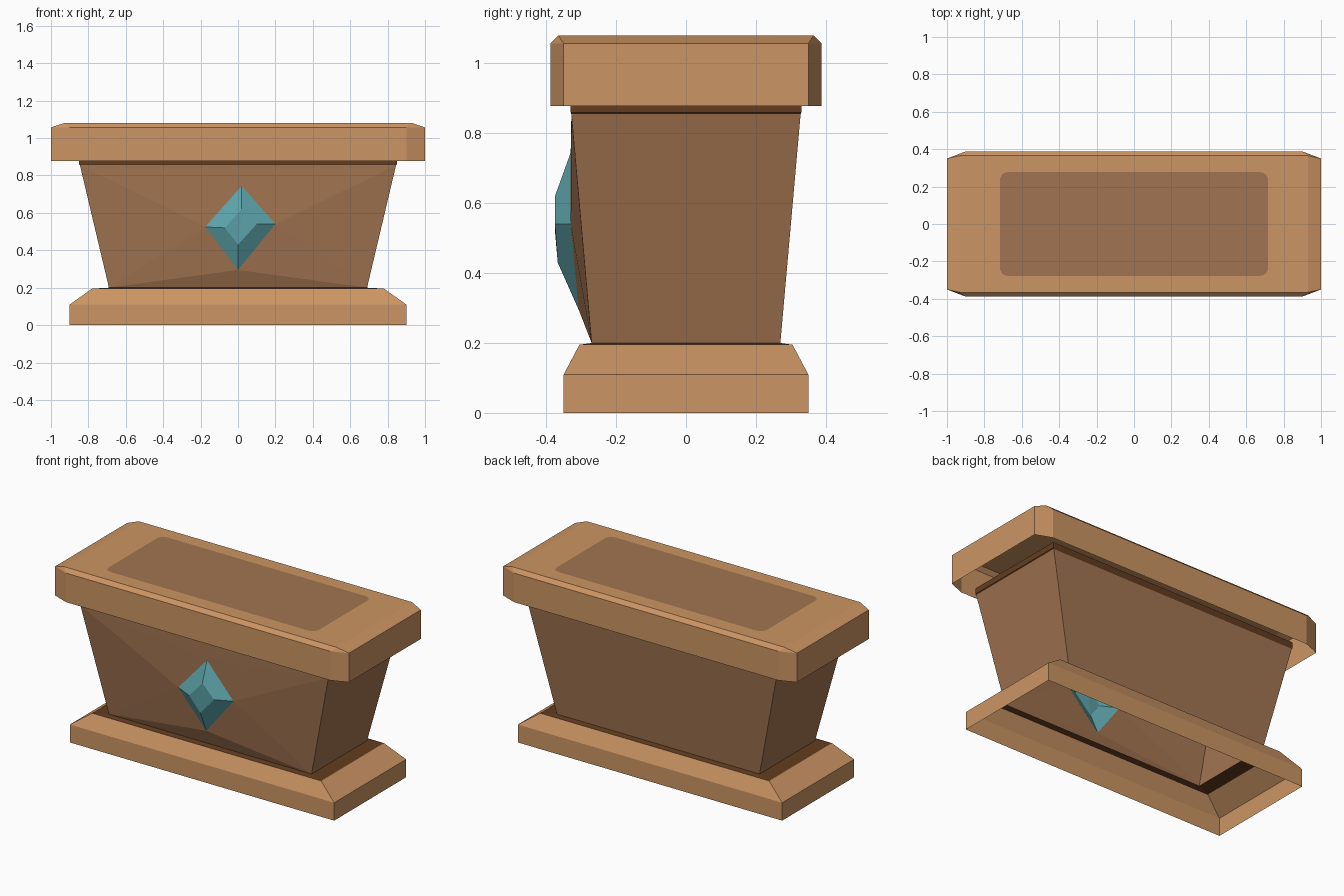
import bpy, math

if "Cube" in bpy.data.objects:
    bpy.data.objects.remove(bpy.data.objects["Cube"])


def material(name, rgb):
    m = bpy.data.materials.new(name)
    m.diffuse_color = (*rgb, 1)
    m.use_nodes = True
    m.node_tree.nodes["Principled BSDF"].inputs["Base Color"].default_value = m.diffuse_color
    return m


LIGHT = material("light_wood", (0.60, 0.30, 0.125))
MID = material("brown_wood", (0.36, 0.175, 0.082))
DARK = material("dark_wood", (0.125, 0.046, 0.014))
TEAL = material("teal_gem", (0.11, 0.37, 0.41))


def build(name, verts, faces, mat):
    me = bpy.data.meshes.new(name)
    me.from_pydata(verts, [], faces)
    me.materials.append(mat)
    ob = bpy.data.objects.new(name, me)
    bpy.context.collection.objects.link(ob)
    return ob


def rect(x, y, z):
    return [(-x, -y, z), (x, -y, z), (x, y, z), (-x, y, z)]


def loft(name, rings, mat, skip=()):
    """Open shell through equal-sized counter-clockwise rings, bottom to top."""
    n = len(rings[0])
    verts = [v for r in rings for v in r]
    faces = []
    for k in range(len(rings) - 1):
        for i in range(n):
            if i not in skip:
                j = (i + 1) % n
                faces.append((k*n + i, k*n + j, k*n + n + j, k*n + n + i))
    return build(name, verts, faces, mat)


# Hollow base with sloped shoulder, and dark ledge joining it to the body
loft("base", [rect(0.90, 0.35, 0), rect(0.90, 0.35, 0.11), rect(0.78, 0.305, 0.195)], LIGHT)
loft("base_ledge", [rect(0.78, 0.305, 0.195), rect(0.69, 0.27, 0.20)], DARK)

# Tapered body: plain back and ends, front wall drawn out to the gem rim
low, high = rect(0.69, 0.27, 0.20), rect(0.845, 0.328, 0.855)
loft("body", [low, high], MID, skip=(0,))
rim = [(0.0, -0.307, 0.295), (0.20, -0.33, 0.54), (0.02, -0.33, 0.745), (-0.175, -0.33, 0.525)]
BL, BR, TR, TL, B, R, T, L = range(8)
build("body_front", [low[0], low[1], high[1], high[0]] + rim,
      [(BL, BR, B), (BR, R, B), (BR, TR, R), (TR, T, R),
       (TR, TL, T), (TL, L, T), (TL, BL, L), (BL, B, L)], MID)
loft("body_top_rim", [high, rect(0.85, 0.33, 0.86), rect(0.85, 0.33, 0.895)], DARK)

# Faceted gem
table = [(0.0, -0.367, 0.43), (0.10, -0.375, 0.54), (0.02, -0.375, 0.62), (-0.07, -0.375, 0.52)]
build("gem", rim + table,
      [(i, (i + 1) % 4, 4 + (i + 1) % 4, 4 + i) for i in range(4)] + [(4, 5, 6), (4, 6, 7)], TEAL)


# Hollow lid: clipped-corner walls and a bevelled rectangular top
def clipped(z):
    return [(-0.90, -0.388, z), (0.90, -0.388, z), (1, -0.35, z), (1, 0.35, z),
            (0.90, 0.388, z), (-0.90, 0.388, z), (-1, 0.35, z), (-1, -0.35, z)]


loft("lid_walls", [clipped(0.878), clipped(1.057)], LIGHT)
top = rect(0.93, 0.365, 1.08)
a, b, c, d = 8, 9, 10, 11
build("lid_top", clipped(1.057) + top,
      [(0, 1, b, a), (1, 2, b), (2, 3, c, b), (3, 4, c), (4, 5, d, c),
       (5, 6, d), (6, 7, a, d), (7, 0, a), (a, b, c, d)], LIGHT)

# Rounded inlay on the lid
pts, r = [], 0.045
for q, (sx, sy) in enumerate([(1, 1), (-1, 1), (-1, -1), (1, -1)]):
    for s in range(6):
        t = math.pi / 2 * (q + s / 5)
        pts.append((sx * (0.717 - r) + r * math.cos(t), sy * (0.278 - r) + r * math.sin(t), 1.082))
build("lid_inlay", pts, [tuple(range(len(pts)))], MID)
